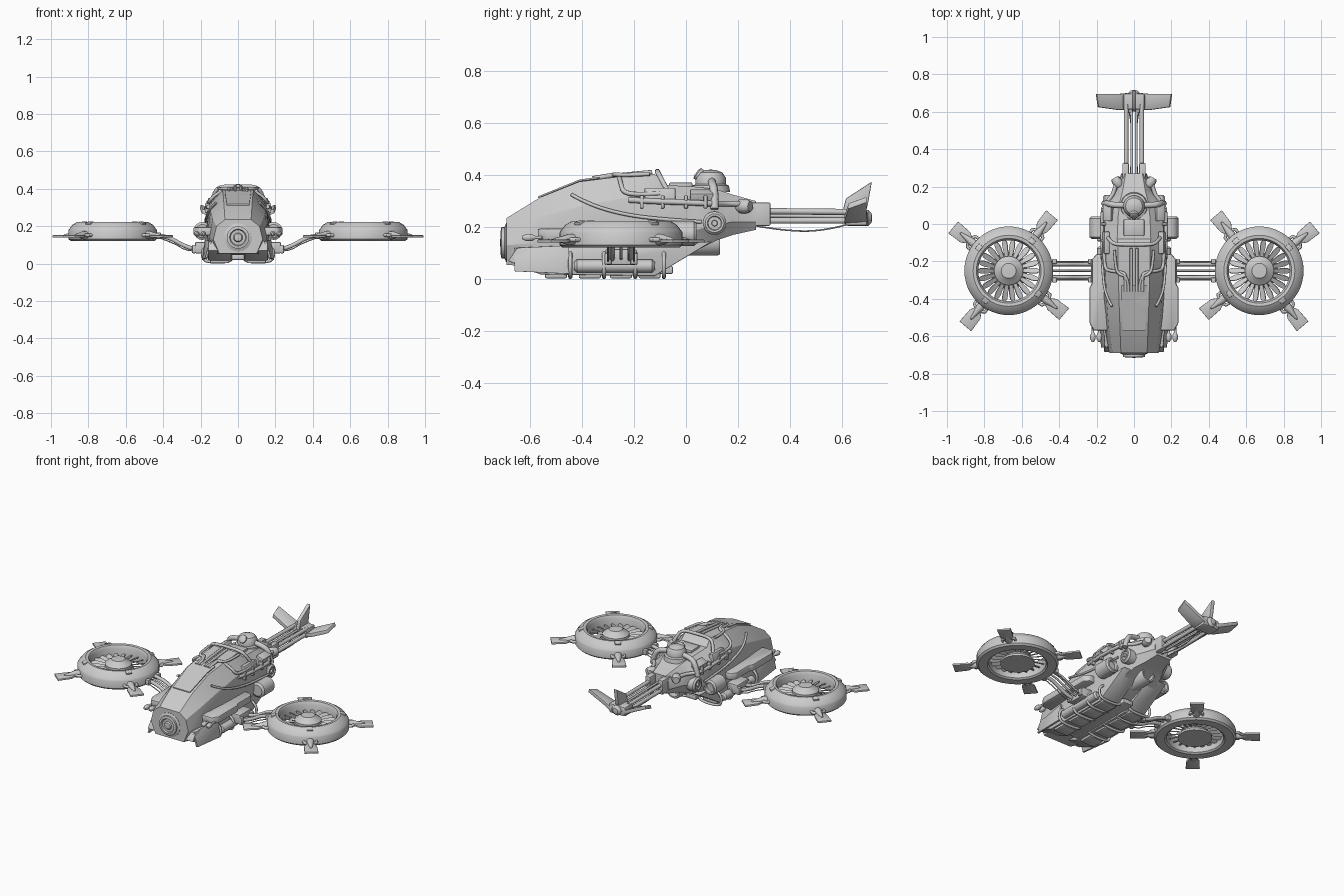
import bpy, bmesh, math
from mathutils import Vector, Matrix, Euler

# ---------- helpers (all meshes are in world space so mirroring is about x = 0) ----------
def finish(name, bm, mirror=False, bevel=0.0, angle=35):
    bmesh.ops.recalc_face_normals(bm, faces=bm.faces)
    if bevel:
        bmesh.ops.bevel(bm, geom=bm.edges[:], offset=bevel, segments=2, affect='EDGES', profile=0.5)
    me = bpy.data.meshes.new(name)
    bm.to_mesh(me)
    bm.free()
    ob = bpy.data.objects.new(name, me)
    bpy.context.collection.objects.link(ob)
    if mirror:
        ob.modifiers.new("Mirror", 'MIRROR').use_mirror_merge = False
    bpy.ops.object.select_all(action='DESELECT')
    ob.select_set(True)
    bpy.context.view_layer.objects.active = ob
    bpy.ops.object.shade_smooth_by_angle(angle=math.radians(angle))
    return ob

def add_rings(bm, rings, cap=True, loop=False):
    vs = [[bm.verts.new(p) for p in r] for r in rings]
    n = len(vs[0])
    for a, b in zip(vs, vs[1:] + (vs[:1] if loop else [])):
        if a is b:
            continue
        for i in range(n):
            bm.faces.new((a[i], a[(i + 1) % n], b[(i + 1) % n], b[i]))
    if cap and not loop:
        bm.faces.new(vs[0])
        bm.faces.new(vs[-1])

def box(name, loc, size, rot=(0, 0, 0), mirror=False, bevel=0.006):
    bm = bmesh.new()
    bmesh.ops.create_cube(bm, size=1)
    bmesh.ops.scale(bm, vec=size, verts=bm.verts)
    bmesh.ops.transform(bm, matrix=Matrix.LocRotScale(loc, Euler(rot), None), verts=bm.verts)
    return finish(name, bm, mirror, bevel)

def turned(name, base, axis, profile, n=24, mirror=False, loop=False):
    """Turn (radius, height) points about an axis."""
    q = Vector((0, 0, 1)).rotation_difference(Vector(axis))
    bm = bmesh.new()
    rings = [[Vector(base) + q @ Vector((max(r, .0005) * math.cos(2 * math.pi * i / n),
              max(r, .0005) * math.sin(2 * math.pi * i / n), h)) for i in range(n)] for r, h in profile]
    add_rings(bm, rings, loop=loop)
    return finish(name, bm, mirror)

def prism(name, pts, off, mirror=False, bevel=0.004):
    bm = bmesh.new()
    add_rings(bm, [[Vector(p) for p in pts], [Vector(p) + Vector(off) for p in pts]])
    return finish(name, bm, mirror, bevel)

def tube(name, pts, r, mirror=False, smooth=True):
    cu = bpy.data.curves.new(name, 'CURVE')
    cu.dimensions, cu.bevel_depth, cu.bevel_resolution = '3D', r, 2
    cu.use_fill_caps, cu.resolution_u = True, 5
    sp = cu.splines.new('NURBS' if smooth else 'POLY')
    sp.points.add(len(pts) - 1)
    for p, c in zip(sp.points, pts):
        p.co = (*c, 1)
    if smooth:
        sp.use_endpoint_u, sp.order_u = True, 3
    tmp = bpy.data.objects.new(name + "_path", cu)
    bpy.context.collection.objects.link(tmp)
    dg = bpy.context.evaluated_depsgraph_get()
    me = bpy.data.meshes.new_from_object(tmp.evaluated_get(dg))
    bm = bmesh.new()
    bm.from_mesh(me)
    bpy.data.objects.remove(tmp)
    return finish(name, bm, mirror, angle=50)

def hull(name, sections):
    """Sections: y, then half-outline x,z pairs from bottom to top."""
    bm = bmesh.new()
    rings = []
    for y, *c in sections:
        half = [(c[i], c[i + 1]) for i in range(0, len(c), 2)]
        rings.append([(x, y, z) for x, z in half] + [(-x, y, z) for x, z in reversed(half)])
    add_rings(bm, rings)
    return finish(name, bm, angle=28)

# ---------- fuselage ----------
hull("fuselage", [
    (-.69, .10, .055, .132, .13, .115, .20, .07, .235),
    (-.56, .13, .045, .155, .14, .135, .24, .075, .315),
    (-.41, .14, .045, .165, .15, .147, .28, .08, .375),
    (-.25, .14, .045, .170, .16, .152, .31, .085, .395),
    (-.12, .14, .045, .170, .17, .152, .32, .085, .405),
    (-.08, .135, .06, .170, .175, .158, .31, .09, .362),
    (.04, .12, .11, .165, .19, .155, .30, .085, .355),
    (.12, .10, .15, .145, .21, .135, .29, .075, .345),
    (.18, .07, .17, .10, .22, .092, .28, .06, .325),
    (.27, .05, .19, .068, .22, .065, .27, .045, .30)])
# canopy panel and shoulder ribs
prism("canopy_panel", [(-.06, -.57, .312), (.06, -.57, .312), (.07, -.41, .377), (.07, -.33, .388),
                       (-.07, -.33, .388), (-.07, -.41, .377)], (0, 0, .006), bevel=0)
tube("shell_seam", [(.118, -.44, .325), (.155, -.38, .29), (.168, -.25, .25), (.175, -.1, .23), (.172, .06, .22)], .007, True)
# nose sensor
turned("nose_sensor", (0, -.67, .14), (0, -1, 0), [(.075, 0), (.075, .022), (.06, .028), (.06, .04), (.045, .043),
                                                   (.04, .036), (.025, .036), (.02, .044), (0, .046)], 24)
# lower skirts and belly equipment
prism("lower_skirt", [(.035, -.685, .07), (.035, -.56, .018), (.035, -.12, .012), (.035, .10, .145), (.035, -.1, .13),
                      (.035, -.65, .12)], (.125, 0, 0), True)
prism("skirt_flare", [(.14, -.66, .12), (.165, -.66, .03), (.18, -.45, .02), (.165, -.45, .13)], (.012, 0, 0), True, .002)
for i, y in enumerate((-.50, -.37, -.25, -.14)):
    box(f"belly_box_{i}", (.10, y, .018), (.10, .085, .03), mirror=True)
    tube(f"belly_band_{i}", [(.03, y + .055, .03), (.04, y + .055, .008), (.165, y + .055, .008), (.19, y + .055, .03),
                             (.19, y + .055, .08), (.16, y + .055, .1)], .008, True)
box("belly_keel", (0, -.30, .035), (.07, .5, .03))
turned("side_tank", (.172, -.43, .05), (0, 1, 0), [(.015, 0), (.025, .01), (.025, .30), (.015, .31)], 12, True)
turned("rear_exhaust", (0, -.08, .14), (0, 1, 0), [(.05, 0), (.05, .20), (.045, .21), (.036, .21), (.034, .17), (0, .17)], 20)

# ---------- side pods ----------
prism("side_pod", [(.14, -.57, .15), (.215, -.57, .15), (.238, -.53, .15), (.238, -.34, .15), (.225, -.32, .15),
                   (.225, -.19, .15), (.20, -.16, .15), (.14, -.16, .15)], (0, 0, .045), True, .009)
for i, x in enumerate((.185, .22)):
    turned(f"pod_barrel_{i}", (x, -.55, .16), (0, -1, 0), [(.007, 0), (.007, .03), (.015, .045), (.015, .065), (.006, .08)], 10, True)
turned("side_engine", (.19, -.08, .175), (0, 1, 0), [(.035, 0), (.048, .01), (.048, .11), (.04, .12), (.03, .12), (.028, .1), (0, .1)], 16, True)
turned("side_port", (.11, .11, .215), (1, 0, 0), [(.045, 0), (.045, .045), (.036, .055), (.028, .055), (.025, .048),
                                                (.012, .048), (.01, .058), (0, .058)], 20, True)

# ---------- top turret, pipes ----------
turned("top_dome", (0, .095, .335), (0, 0, 1), [(.075, 0), (.07, .025), (.058, .03), (.058, .055), (.045, .075), (.02, .085), (0, .086)], 20)
turned("dome_eye", (0, .08, .38), (0, -.8, .6), [(.025, 0), (.025, .045), (.015, .05), (0, .05)], 14)
tube("dome_arm", [(.04, .10, .375), (.10, .10, .37), (.145, .11, .34), (.16, .11, .27)], .016, True)
box("shoulder_block", (.135, .06, .315), (.05, .09, .05), (0, .4, 0), True)
box("back_hatch", (0, -.02, .362), (.11, .09, .02))
box("shell_lip", (.15, -.10, .32), (.03, .12, .06), (0, -.2, 0), True)
tube("roof_pipe_outer", [(.045, -.36, .387), (.045, -.29, .398), (.05, -.26, .405), (.13, -.25, .365), (.155, -.24, .33),
                         (.16, -.16, .325), (.16, -.10, .33)], .009, True)
tube("roof_pipe_inner", [(.015, -.36, .388), (.015, -.22, .405), (.015, -.13, .412)], .008, True)
tube("roof_pipe_middle", [(.03, -.36, .388), (.03, -.28, .402), (.085, -.27, .402), (.10, -.22, .40), (.105, -.14, .405)], .008, True)
tube("roof_cross_pipe", [(-.155, -.05, .30), (-.13, -.09, .375), (-.10, -.11, .413), (0, -.11, .415), (.10, -.11, .413),
                         (.13, -.09, .375), (.155, -.05, .30)], .01)
tube("flank_pipe", [(.158, -.22, .305), (.168, -.15, .30), (.172, 0, .295), (.165, .10, .29), (.115, .15, .29),
                    (.10, .2, .29), (.08, .25, .285)], .011, True)
for i, y in enumerate((-.17, -.09, .0, .075)):
    box(f"pipe_clip_{i}", (.163, y, .297), (.028, .014, .05), mirror=True, bevel=.003)
turned("neck_joint", (.075, .20, .28), (.5, .85, 0), [(.02, 0), (.027, .01), (.027, .04), (.02, .055), (0, .055)], 14, True)

# ---------- tail boom ----------
box("boom_socket", (.045, .275, .25), (.035, .10, .09), mirror=True)
tube("boom_upper", [(.042, .25, .262), (.042, .64, .258)], .012, True, False)
tube("boom_lower", [(.042, .25, .225), (.042, .64, .225)], .012, True, False)
tube("boom_core", [(.012, .25, .245), (.012, .66, .24)], .007, True, False)
tube("boom_cable", [(.02, .27, .205), (.012, .36, .188), (.01, .52, .182), (.03, .62, .21)], .003, True)
box("tail_block", (0, .655, .235), (.115, .085, .06), bevel=.01)
turned("tail_light", (0, .68, .235), (0, 1, 0), [(.032, 0), (.032, .02), (.018, .034), (0, .036)], 14)
prism("tail_side_fin", [(.04, .61, .21), (.09, .61, .225), (.195, .625, .27), (.205, .695, .295), (.09, .695, .24), (.04, .70, .215)],
      (-.006, 0, .022), True, .003)
prism("tail_top_fin", [(-.012, .60, .25), (-.012, .615, .31), (-.012, .715, .375), (-.012, .70, .29), (-.012, .69, .25)],
      (.024, 0, 0), bevel=.004)

# ---------- rotor arms ----------
box("arm_mount", (.185, -.25, .085), (.09, .12, .06), mirror=True)
for i, y in enumerate((-.285, -.25, -.215)):
    tube(f"arm_rod_{i}", [(.16, y, .075), (.23, y, .075), (.30, y, .10), (.38, y, .148), (.46, y, .155)],
         .006 if i == 1 else .011, True)
for i, y in enumerate((-.30, -.20)):
    tube(f"arm_cable_{i}", [(.20, y, .07), (.27, y, .063), (.34, y, .11), (.44, y, .145)], .003, True)
    box(f"arm_inner_clamp_{i}", (.235, y, .078), (.022, .028, .045), mirror=True)
    box(f"arm_outer_clamp_{i}", (.425, y, .15), (.026, .028, .035), mirror=True)

# ---------- rotors ----------
C = Vector((.67, -.25, 0))
turned("rotor_ring", C, (0, 0, 1), [(.165, .13), (.175, .122), (.226, .122), (.237, .132), (.237, .178), (.232, .186),
       (.215, .208), (.19, .223), (.173, .221), (.163, .205)], 48, True, True)
turned("rotor_hub", C, (0, 0, 1), [(0, .128), (.10, .128), (.10, .14), (.078, .165), (.078, .185), (.066, .195),
       (.045, .208), (.04, .214), (0, .216)], 32, True)
bm = bmesh.new()
N = 22
for k in range(N):
    spin = Matrix.Translation(C + Vector((0, 0, .165))) @ Matrix.Rotation(2 * math.pi * k / N, 4, 'Z') @ Matrix.Rotation(.5, 4, 'X')
    outline = [(.07, -.009), (.13, -.016), (.152, -.014), (.167, -.005), (.167, .005), (.152, .014), (.13, .016), (.07, .009)]
    add_rings(bm, [[spin @ Vector((x, y, z)) for x, y in outline] for z in (-.003, .003)])
finish("rotor_blades", bm, True)

for k in range(4):
    a = math.radians(38 + 90 * k)
    u, v = Vector((math.cos(a), math.sin(a), 0)), Vector((-math.sin(a), math.cos(a), 0))
    at = lambda r, s, z: C + u * r + v * s + Vector((0, 0, z))
    # vane, its socket and the two side clips
    prism(f"vane_{k}", [at(.235, -.022, .142), at(.27, -.024, .142), at(.295, -.039, .14), at(.378, -.041, .14),
                        at(.375, .041, .14), at(.29, .036, .14), at(.265, .022, .142)], (0, 0, .012), True, .003)
    turned(f"vane_socket_{k}", at(.225, 0, .152), u, [(.022, 0), (.022, .03), (.014, .06), (.006, .10), (0, .105)], 12, True)
    for j, s in enumerate((-.036, .036)):
        tube(f"vane_clip_{k}_{j}", [at(.215, s, .152), at(.252, s, .152), at(.262, s * .5, .152)], .009, True, False)
    box(f"ring_latch_{k}", at(.2, 0, .215), (.03, .035, .016), (0, .3, a), True, .003)
